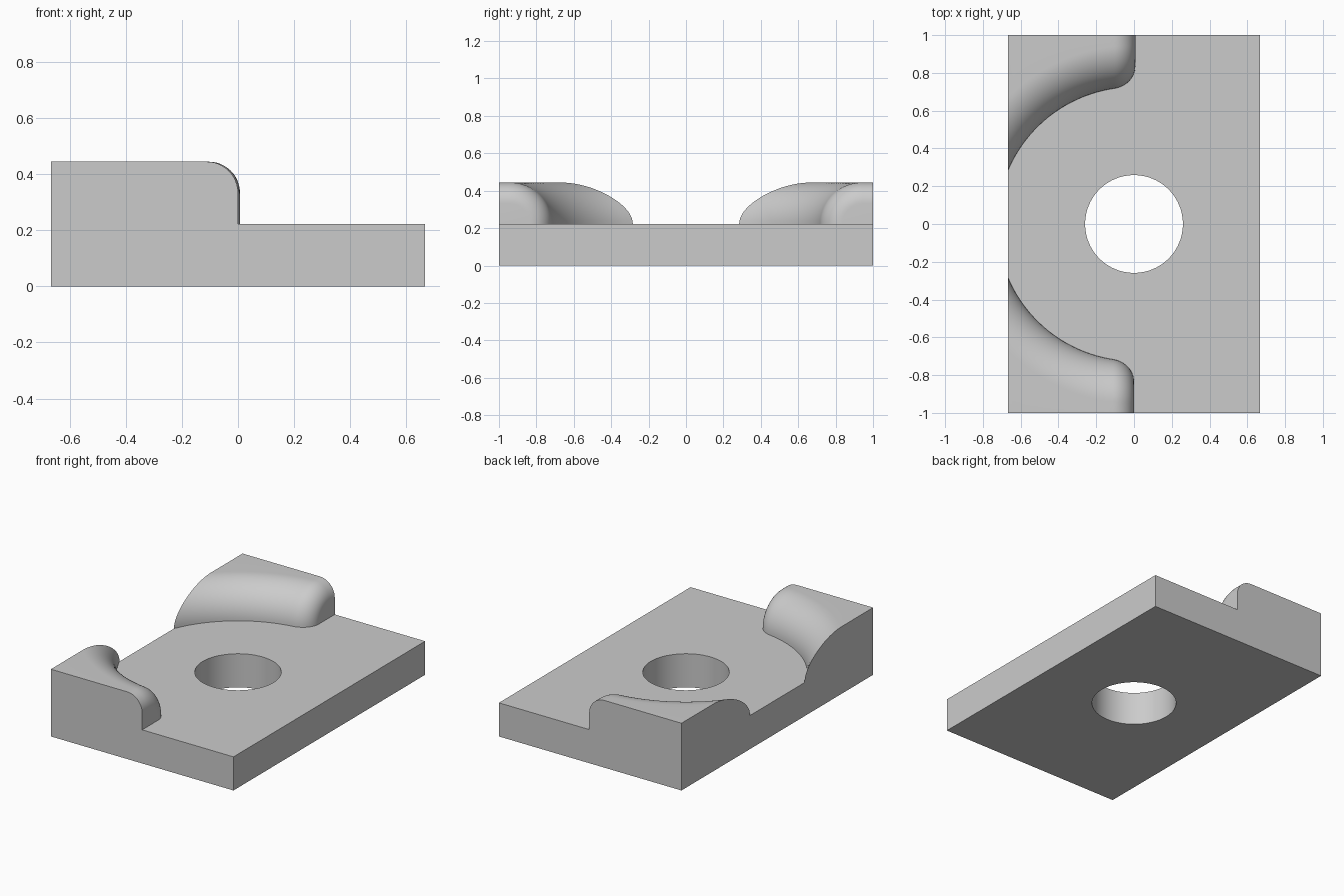
import bpy, bmesh
from math import sin, cos, pi, sqrt

if "Cube" in bpy.data.objects:
    bpy.data.objects.remove(bpy.data.objects["Cube"])

W, L = 0.667, 1.0            # half width, half length
DECK, TOP = 0.222, 0.444     # plate top, corner block top
R_HOLE, R_IN = 0.259, 0.725  # bore, inner arc of corner blocks
R_ARC, R_END = 0.222, 0.111  # fillets on the arc and on the end face


def add_object(name, bm):
    bmesh.ops.recalc_face_normals(bm, faces=bm.faces[:])
    me = bpy.data.meshes.new(name)
    bm.to_mesh(me)
    bm.free()
    ob = bpy.data.objects.new(name, me)
    bpy.context.collection.objects.link(ob)
    return ob


def section(x, shrink):
    """Block cross-section at x as (y, z); shrink insets it for the end fillet."""
    n, rad = 20, R_ARC - shrink
    rz = [(R_IN + shrink, 0.1)]
    for i in range(n + 1):
        a = pi / 2 * i / n
        rz.append((R_IN + R_ARC - rad * cos(a), DECK + rad * sin(a)))
    pts = [(sqrt(r * r - x * x), z) for r, z in rz]
    return pts + [(L, TOP - shrink), (L, 0.1)]


def corner_block(name, side, x_end):
    bm = bmesh.new()
    x_f = x_end - R_END
    stations = [(-W + (x_f + W) * i / 24, 0) for i in range(24)]
    for i in range(13):
        a = pi / 2 * i / 12
        stations.append((x_f + R_END * sin(a), R_END * (1 - cos(a))))
    rings = [[bm.verts.new((x, side * y, z)) for y, z in section(x, d)]
             for x, d in stations]
    for a, b in zip(rings, rings[1:]):
        for i in range(len(a)):
            j = (i + 1) % len(a)
            bm.faces.new((a[i], a[j], b[j], b[i]))
    bm.faces.new(rings[0])
    bm.faces.new(rings[-1])
    return add_object(name, bm)


def boolean(target, tool, operation):
    mod = target.modifiers.new(operation, 'BOOLEAN')
    mod.operation, mod.solver, mod.object = operation, 'EXACT', tool
    bpy.context.view_layer.objects.active = target
    bpy.ops.object.modifier_apply(modifier=mod.name)
    bpy.data.objects.remove(tool)


# Base plate
bm = bmesh.new()
bmesh.ops.create_cube(bm, size=1)
for v in bm.verts:
    v.co = (v.co.x * 2 * W, v.co.y * 2 * L, (v.co.z + 0.5) * DECK)
plate = add_object("stepped_plate", bm)

# Two filleted corner blocks fused to the plate
boolean(plate, corner_block("front_block", -1, 0.0), 'UNION')
boolean(plate, corner_block("rear_block", 1, 0.007), 'UNION')

# Through hole
bm = bmesh.new()
bmesh.ops.create_cone(bm, cap_ends=True, segments=64, radius1=R_HOLE,
                      radius2=R_HOLE, depth=2)
boolean(plate, add_object("hole_cutter", bm), 'DIFFERENCE')

# Smooth fillets, crisp edges
bpy.ops.object.select_all(action='DESELECT')
plate.select_set(True)
bpy.context.view_layer.objects.active = plate
bpy.ops.object.shade_smooth_by_angle(angle=pi / 6)
